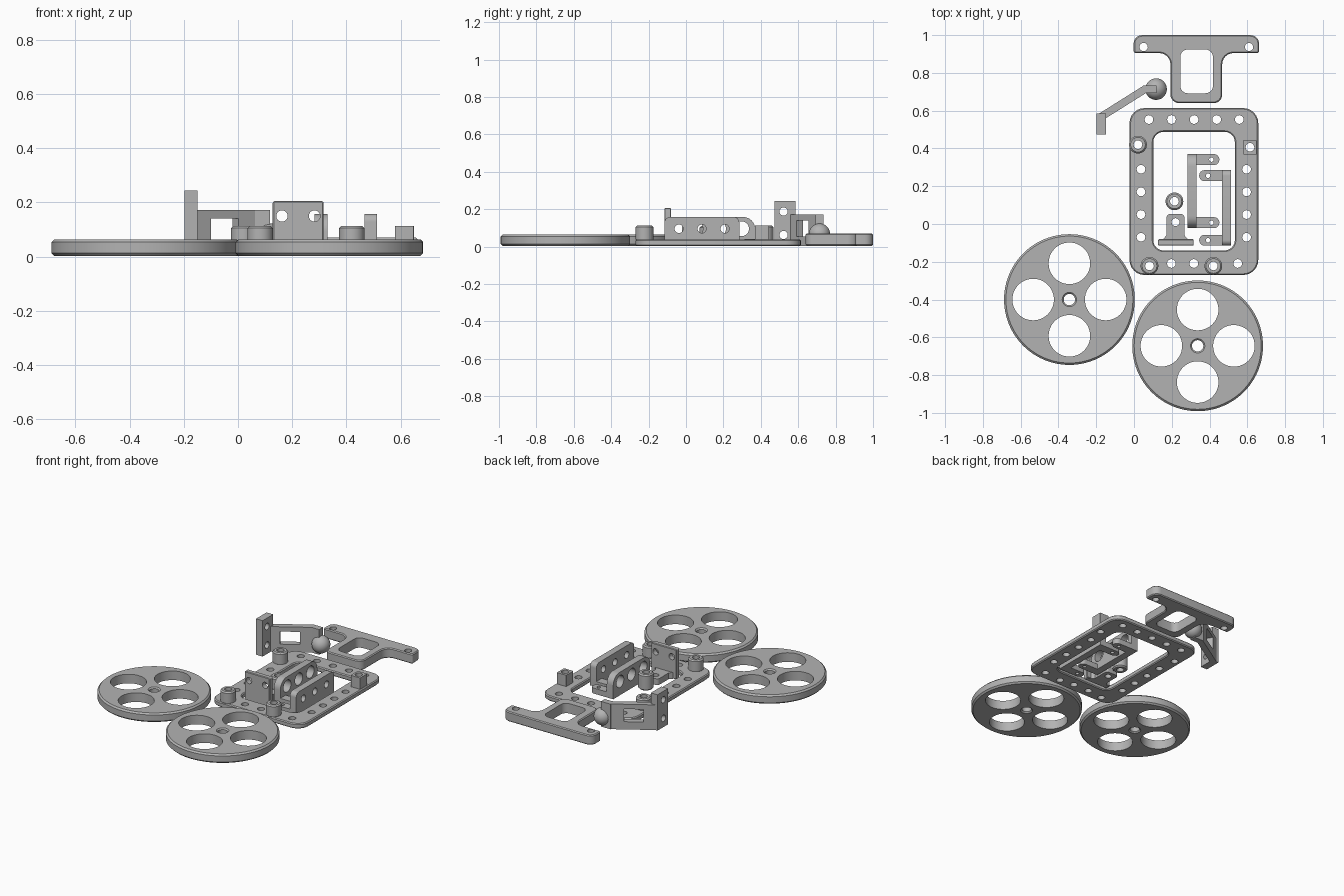
import bpy, bmesh, math
from mathutils import Vector, Matrix

if "Cube" in bpy.data.objects:
    bpy.data.objects.remove(bpy.data.objects["Cube"])

grey = bpy.data.materials.new("plain grey")
grey.diffuse_color = (0.45, 0.45, 0.45, 1)
grey.use_nodes = True
grey.node_tree.nodes["Principled BSDF"].inputs["Base Color"].default_value = grey.diffuse_color
SIDEWAYS = Matrix(((0, 0, 1, 0), (1, 0, 0, 0), (0, 1, 0, 0), (0, 0, 0, 1)))  # profile in y,z
FRONTAL = Matrix(((1, 0, 0, 0), (0, 0, -1, 0), (0, 1, 0, 0), (0, 0, 0, 1)))  # profile in x,z


def circle(x, y, r, n=32):
    return [Vector((x + r * math.cos(i * math.tau / n), y + r * math.sin(i * math.tau / n)))
            for i in range(n)]


def rounded(corners, steps=6):
    """Counterclockwise outline from (x, y, fillet radius) corners."""
    out = []
    for i, (x, y, r) in enumerate(corners):
        p = Vector((x, y))
        if r == 0:
            out.append(p)
            continue
        u = (Vector(corners[i - 1][:2]) - p).normalized()
        v = (Vector(corners[(i + 1) % len(corners)][:2]) - p).normalized()
        half = u.angle(v) / 2
        c = p + (u + v).normalized() * r / math.sin(half)
        a, b = p + u * r / math.tan(half) - c, p + v * r / math.tan(half) - c
        turn = math.atan2(a.x * b.y - a.y * b.x, a.dot(b))
        for k in range(steps + 1):
            out.append(c + Matrix.Rotation(turn * k / steps, 2) @ a)
    return out


def rect(x0, x1, y0, y1, r=0.0):
    return rounded([(x0, y0, r), (x1, y0, r), (x1, y1, r), (x0, y1, r)])


def shrink(pts, d):
    """Move an outline sideways into the solid by d."""
    out = []
    for i, p in enumerate(pts):
        e = (p - pts[i - 1]).normalized()
        f = (pts[(i + 1) % len(pts)] - p).normalized()
        n1, n2 = Vector((-e.y, e.x)), Vector((-f.y, f.x))
        out.append(p + (n1 + n2) * d / (1 + n1.dot(n2)))
    return out


def finish(name, bm):
    bmesh.ops.recalc_face_normals(bm, faces=bm.faces)
    me = bpy.data.meshes.new(name)
    bm.to_mesh(me)
    bm.free()
    me.materials.append(grey)
    me.polygons.foreach_set("use_smooth", [True] * len(me.polygons))
    me.set_sharp_from_angle(angle=math.radians(30))
    ob = bpy.data.objects.new(name, me)
    bpy.context.collection.objects.link(ob)
    return ob


def prism(name, outer, z0, z1, holes=(), bevel=0.0, matrix=None):
    """Extruded plate; holes are (outline, bevel) pairs."""
    bm = bmesh.new()
    low, high = [], []
    for pts, b in [(outer, bevel)] + [(h[::-1], hb) for h, hb in holes]:
        levels = [(b, z0), (0, z0 + b), (0, z1 - b), (b, z1)] if b else [(0, z0), (0, z1)]
        rings = [[bm.verts.new((*q, z)) for q in (shrink(pts, d) if d else pts)] for d, z in levels]
        n = len(pts)
        for lo, hi in zip(rings, rings[1:]):
            for i in range(n):
                bm.faces.new((lo[i], lo[(i + 1) % n], hi[(i + 1) % n], hi[i]))
        for ring, store in ((rings[0], low), (rings[-1], high)):
            store += [bm.edges.get((ring[i], ring[(i + 1) % n])) for i in range(n)]
    for edges in (low, high):
        bmesh.ops.triangle_fill(bm, use_beauty=True, use_dissolve=False, edges=edges, normal=(0, 0, 1))
    if matrix:
        bm.transform(matrix)
    return finish(name, bm)


# Wheels with four round cut-outs and a chamfered hub hole
for name, cx, cy in (("left_wheel", -0.342, -0.40), ("right_wheel", 0.337, -0.645)):
    cuts = [(circle(cx + 0.192 * dx, cy + 0.192 * dy, 0.11, 48), 0)
            for dx, dy in ((1, 0), (0, 1), (-1, 0), (0, -1))]
    prism(name, circle(cx, cy, 0.346, 96), 0.003, 0.064, cuts + [(circle(cx, cy, 0.03), 0.008)], 0.01)

# Chassis frame with rows of bolt holes
posts = [(0.082, -0.222), (0.42, -0.222), (0.021, 0.42)]
square_post = (0.614, 0.406)
spots = [(0.079 + 0.1195 * i, 0.553) for i in range(5)]
spots += [(x, 0.29 - 0.12 * i) for x in (0.037, 0.596) for i in range(4)]
spots += [(0.198, -0.209), (0.317, -0.209), (0.549, -0.209)] + posts + [square_post]
prism("chassis_frame", rect(-0.024, 0.658, -0.27, 0.614, 0.08), 0.003, 0.037,
      [(rect(0.102, 0.534, -0.14, 0.488, 0.055), 0.006)] + [(circle(x, y, 0.023, 20), 0) for x, y in spots],
      0.006)

# Standoffs on the frame, and a loose one in the opening
for i, (x, y) in enumerate(posts):
    prism(f"standoff_{i + 1}", circle(x, y, 0.047), 0.03, 0.113, [(circle(x, y, 0.023, 20), 0)], 0.008)
prism("loose_standoff", circle(0.214, 0.12, 0.047), 0.003, 0.11, [(circle(0.214, 0.12, 0.023, 20), 0)], 0.008)
sx, sy = square_post
prism("square_standoff", rect(sx - 0.035, sx + 0.035, sy - 0.038, sy + 0.038, 0.004), 0.03, 0.113,
      [(circle(sx, sy, 0.023, 20), 0)])

# Rear T-shaped bumper
cx = 0.33
half = [(0.137, 0.64, 0.045), (0.137, 0.905, 0.06), (0.332, 0.905, 0.012), (0.332, 1.0, 0.045)]
t_shape = [(cx + x, y, r) for x, y, r in half] + [(cx - x, y, r) for x, y, r in reversed(half)]
prism("rear_bumper", rounded(t_shape), 0.004, 0.07,
      [(rect(0.245, 0.418, 0.692, 0.924, 0.04), 0)]
      + [(circle(cx + s * 0.279, 0.937, 0.022, 20), 0) for s in (-1, 1)], 0.006)


# Motor side plates with rounded mounting tabs
def side_plate(name, x0, x1, y0, y1, corner, hole_r, side):
    mid = (y0 + y1) / 2
    profile = rounded([(y0, 0.003, 0), (y1, 0.003, 0), (y1, 0.158, corner), (y0, 0.158, corner)], 8)
    prism(name, profile, x0, x1, [(circle(mid + k * 0.123, 0.095, hole_r), 0) for k in (-1, 0, 1)],
          matrix=SIDEWAYS)
    for i, ty in enumerate((y0 + 0.029, y1 - 0.029)):
        a, b = (x1 - 0.01, x1 + 0.122) if side > 0 else (x0 - 0.122, x0 + 0.01)
        r0, r1 = (0, 0.0285) if side > 0 else (0.0285, 0)
        tab = rounded([(a, ty - 0.029, r0), (b, ty - 0.029, r1), (b, ty + 0.029, r1), (a, ty + 0.029, r0)])
        hx = x1 + 0.08 if side > 0 else x0 - 0.075
        prism(f"{name}_tab_{i + 1}", tab, 0.003, 0.04, [(circle(hx, ty, 0.012, 16), 0)])


side_plate("inner_side_plate", 0.282, 0.33, -0.022, 0.37, 0.065, 0.04, 1)
side_plate("outer_side_plate", 0.467, 0.513, -0.115, 0.285, 0.03, 0.023, -1)

# Upright sensor bracket with its foot
prism("bracket_plate", rect(0.128, 0.316, 0.003, 0.205, 0.008), 0.08, 0.115,
      [(circle(x, 0.15, 0.021, 20), 0) for x in (0.162, 0.282)], 0.004, FRONTAL)
foot = [(0.15, -0.085, 0), (0.289, -0.085, 0), (0.267, -0.06, 0), (0.267, 0.053, 0.02),
        (0.172, 0.053, 0.02), (0.172, -0.06, 0)]
prism("bracket_foot", rounded(foot), 0.003, 0.045, [(circle(0.22, 0.01, 0.021, 20), 0)])

# Caster arm: mounting block, windowed diagonal wall, end piece and ball
prism("arm_mount", rect(0.474, 0.586, 0.003, 0.244), -0.198, -0.149,
      [(circle(0.522, z, 0.022, 20), 0) for z in (0.062, 0.187)], matrix=SIDEWAYS)
p0, p1 = Vector((-0.172, 0.569)), Vector((0.058, 0.7135))
d = (p1 - p0).normalized()
wall = Matrix(((d.x, 0, d.y, p0.x), (d.y, 0, -d.x, p0.y), (0, 1, 0, 0), (0, 0, 0, 1)))
mid = (-0.06 - p0.x) / d.x
prism("arm_wall", rect(0, (p1 - p0).length, 0.003, 0.172), -0.02, 0.02,
      [(rect(mid - 0.06, mid + 0.06, 0.055, 0.14), 0)], matrix=wall)
prism("arm_end", rounded([(0.05, 0.693, 0), (0.118, 0.693, 0), (0.118, 0.734, 0), (0.048, 0.734, 0)]),
      0.003, 0.172)
bm = bmesh.new()
bmesh.ops.create_uvsphere(bm, u_segments=32, v_segments=16, radius=0.057,
                          matrix=Matrix.Translation((0.117, 0.714, 0.066)))
finish("caster_ball", bm)
